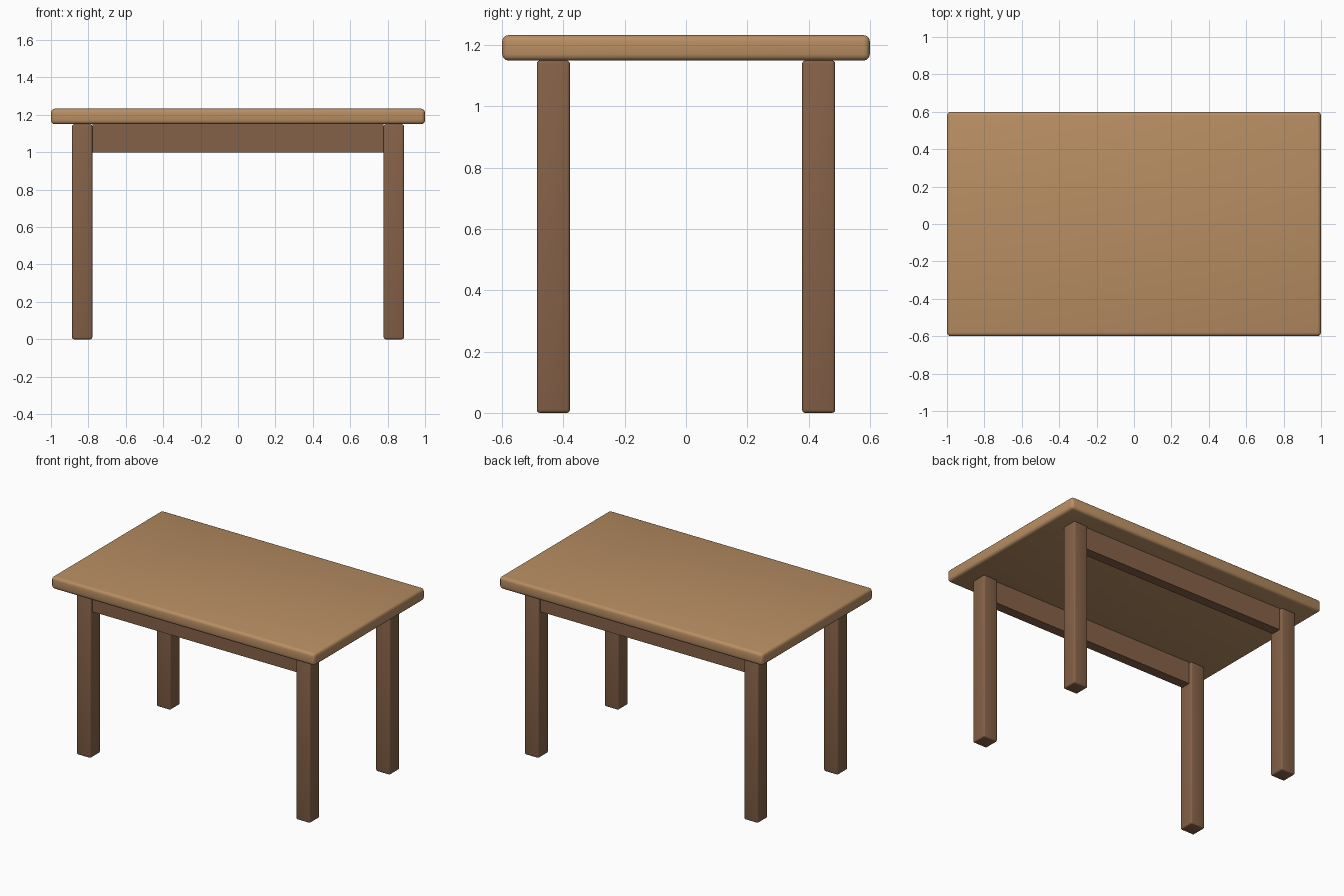
import bpy

# Remove the default cube
cube = bpy.data.objects.get("Cube")
if cube:
    bpy.data.objects.remove(cube, do_unlink=True)


def make_material(name, rgb):
    mat = bpy.data.materials.new(name)
    mat.use_nodes = True
    colour = (*rgb, 1.0)
    mat.diffuse_color = colour
    mat.node_tree.nodes["Principled BSDF"].inputs["Base Color"].default_value = colour
    return mat


def box(name, centre, size, mat, bevel=0.0):
    """Box with an optional rounded edge."""
    bpy.ops.mesh.primitive_cube_add(size=1, location=centre)
    obj = bpy.context.object
    obj.name = name
    obj.scale = size
    bpy.ops.object.transform_apply(location=False, rotation=False, scale=True)
    obj.data.materials.append(mat)
    if bevel:
        mod = obj.modifiers.new("rounded_edges", "BEVEL")
        mod.width = bevel
        mod.segments = 3
        bpy.ops.object.modifier_apply(modifier=mod.name)
        bpy.ops.object.shade_smooth_by_angle()
    return obj


light_wood = make_material("light_wood", (0.48, 0.27, 0.125))
dark_wood = make_material("dark_wood", (0.235, 0.12, 0.065))

HEIGHT, UNDERSIDE = 1.233, 1.15
LEG_X, LEG_Y, LEG = 0.833, 0.433, 0.108
RAIL_HEIGHT, RAIL_DEPTH = 0.15, 0.067

# Table top
box("table_top", (0, 0, (HEIGHT + UNDERSIDE) / 2),
    (2.0, 1.2, HEIGHT - UNDERSIDE), light_wood, 0.02)

# Legs, and a rail along each long side
for y_name, sy in (("front", -1), ("back", 1)):
    for x_name, sx in (("right", -1), ("left", 1)):
        box(f"{y_name}_{x_name}_leg", (sx * LEG_X, sy * LEG_Y, UNDERSIDE / 2),
            (LEG, LEG, UNDERSIDE), dark_wood, 0.01)
    box(f"{y_name}_rail", (0, sy * LEG_Y, UNDERSIDE - RAIL_HEIGHT / 2),
        (2 * LEG_X - LEG, RAIL_DEPTH, RAIL_HEIGHT), dark_wood)
